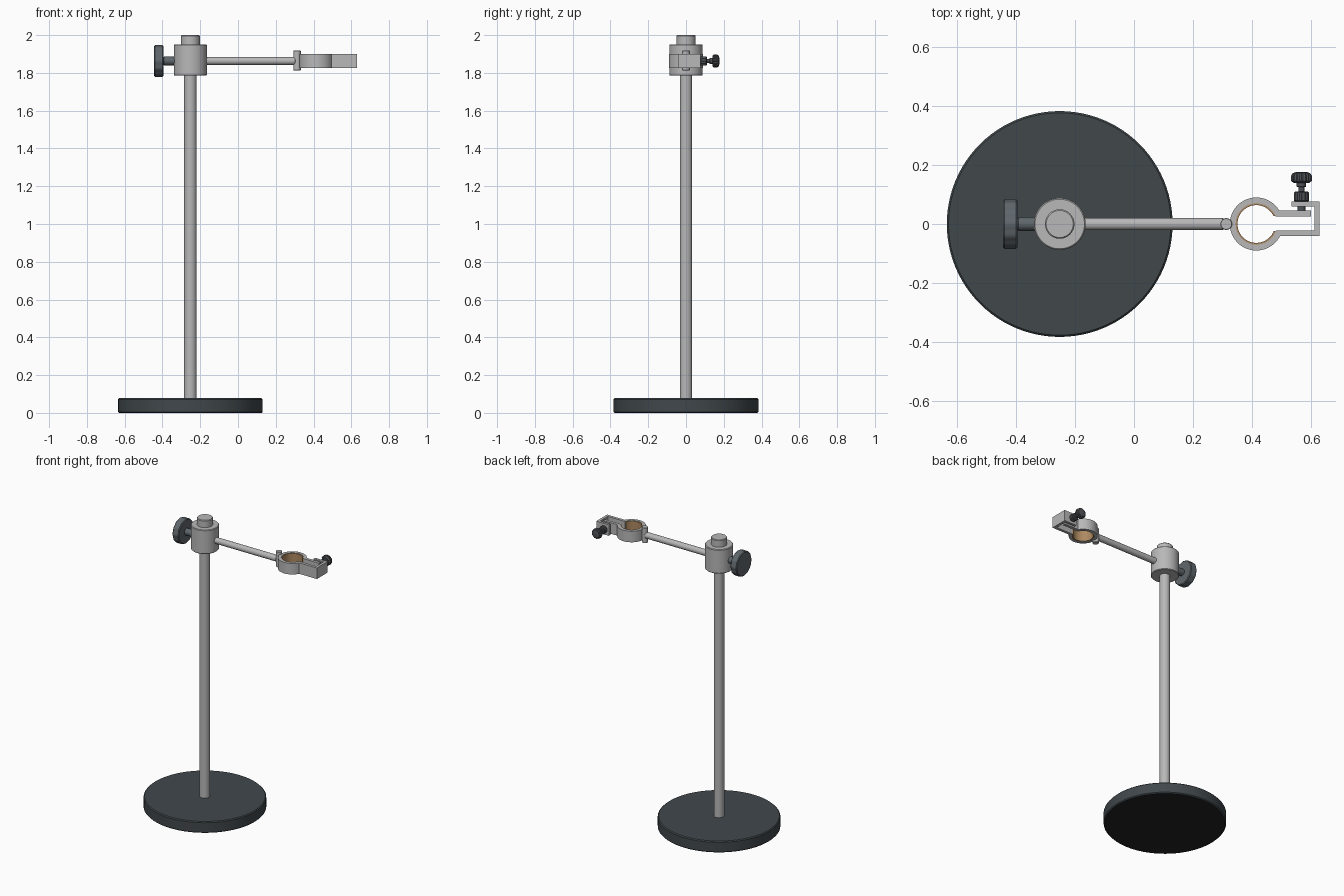
import bpy, bmesh, math
from mathutils import Matrix, Vector

if "Cube" in bpy.data.objects:
    bpy.data.objects.remove(bpy.data.objects["Cube"])

X0 = -0.252      # pole axis
ZA = 1.863       # arm height
XR = 0.415       # ring centre


def material(name, rgb):
    m = bpy.data.materials.new(name)
    m.diffuse_color = (*rgb, 1)
    m.use_nodes = True
    m.node_tree.nodes["Principled BSDF"].inputs["Base Color"].default_value = m.diffuse_color
    return m


METAL = material("light_metal", (0.48, 0.48, 0.485))
BASE = material("dark_slate", (0.052, 0.064, 0.071))
PAD = material("black_rubber", (0.016, 0.017, 0.018))
KNOB = material("slate_plastic", (0.115, 0.135, 0.15))
SCREW = material("dark_steel", (0.075, 0.082, 0.09))
CORK = material("tan_cork", (0.42, 0.25, 0.12))


def finish(name, bm, mat, angle=35):
    bmesh.ops.recalc_face_normals(bm, faces=bm.faces[:])
    me = bpy.data.meshes.new(name)
    bm.to_mesh(me)
    bm.free()
    ob = bpy.data.objects.new(name, me)
    bpy.context.collection.objects.link(ob)
    me.materials.append(mat)
    bpy.ops.object.select_all(action='DESELECT')
    ob.select_set(True)
    bpy.context.view_layer.objects.active = ob
    bpy.ops.object.shade_smooth_by_angle(angle=math.radians(angle))
    return ob


def lathe(name, profile, origin, axis, mat, n=48, flutes=0, depth=0.0):
    """Revolve (radius, height) points about an axis; flutes scallop the rim."""
    rot = Vector((0, 0, 1)).rotation_difference(Vector(axis)).to_matrix().to_4x4()
    place = Matrix.Translation(origin) @ rot
    bm = bmesh.new()
    rings = []
    for r, h in profile:
        ring = []
        for i in range(n):
            a = 2 * math.pi * i / n
            s = 1 - depth * (0.5 - 0.5 * math.cos(flutes * a)) if flutes else 1
            ring.append(bm.verts.new(place @ Vector((r * s * math.cos(a), r * s * math.sin(a), h))))
        rings.append(ring)
    for lo, hi in zip(rings, rings[1:]):
        for i in range(n):
            j = (i + 1) % n
            bm.faces.new((lo[i], lo[j], hi[j], hi[i]))
    bm.faces.new(rings[0])
    bm.faces.new(rings[-1])
    return finish(name, bm, mat)


def rod(r, h0, h1, b=0.0):
    """Cylinder profile with optional chamfers."""
    if not b:
        return [(r, h0), (r, h1)]
    return [(r - b, h0), (r, h0 + b), (r, h1 - b), (r - b, h1)]


def arc(r, a0, a1, n=48):
    return [(XR + r * math.cos(math.radians(a0 + (a1 - a0) * i / n)),
             r * math.sin(math.radians(a0 + (a1 - a0) * i / n))) for i in range(n + 1)]


def extrude(name, outline, z0, z1, mat):
    bm = bmesh.new()
    f = bm.faces.new([bm.verts.new((x, y, z0)) for x, y in outline])
    g = bmesh.ops.extrude_face_region(bm, geom=[f])
    bmesh.ops.translate(bm, vec=(0, 0, z1 - z0),
                        verts=[v for v in g['geom'] if isinstance(v, bmesh.types.BMVert)])
    bmesh.ops.triangulate(bm, faces=[f for f in bm.faces if len(f.verts) > 4])
    return finish(name, bm, mat)


UP, LEFT, BACK = (0, 0, 1), (-1, 0, 0), (0, 1, 0)

# Weighted base with a rubber underside
base = lathe("base", rod(0.383, 0, 0.078, 0.006), (X0, 0, 0), UP, BASE, 96)
base.data.materials.append(PAD)
for p in base.data.polygons:
    if p.normal.z < -0.9:
        p.material_index = 1

# Upright pole, collar and end cap
lathe("pole", rod(0.033, 0.07, 1.95), (X0, 0, 0), UP, METAL)
lathe("collar", rod(0.088, 1.785, 1.951, 0.004), (X0, 0, 0), UP, METAL, 64)
lathe("pole_cap", rod(0.05, 1.945, 2.0, 0.004), (X0, 0, 0), UP, METAL)

# Locking knob on the left of the collar
lathe("knob_stem", rod(0.023, 0.08, 0.145, 0.005), (X0, 0, ZA), LEFT, KNOB, 32)
lathe("locking_knob", rod(0.084, 0.143, 0.192, 0.005), (X0, 0, ZA), LEFT, KNOB, 96, 12, 0.03)

# Horizontal arm and the upright pin at its end
lathe("arm", rod(0.021, 0.08, 0.556, 0.003), (X0, 0, ZA), (1, 0, 0), METAL, 32)
lathe("arm_pin", rod(0.02, 1.813, 1.918, 0.002), (0.313, 0, 0), UP, METAL, 32)

# Ring clamp with its hooked jaw, and the cork lining
clamp = ([(0.60, 0.025), (0.60, 0.045)] + arc(0.09, 30, 333)
         + [(0.63, -0.041), (0.63, 0.077), (0.535, 0.077), (0.535, 0.06),
            (0.612, 0.06), (0.612, -0.022)] + arc(0.07, 342, 21))
extrude("ring_clamp", clamp, 1.825, 1.901, METAL)
extrude("cork_lining", arc(0.0705, 24, 339) + arc(0.064, 339, 24), 1.827, 1.899, CORK)

# Tightening screw through the jaw
S = (0.568, 0, ZA)
lathe("screw_foot", rod(0.013, 0.042, 0.062, 0.002), S, BACK, SCREW, 24)
lathe("screw_shaft", rod(0.010, 0.05, 0.145), S, BACK, SCREW, 24)
lathe("screw_nut", rod(0.025, 0.075, 0.111, 0.004), S, BACK, SCREW, 48, 12, 0.1)
lathe("screw_collar", rod(0.016, 0.125, 0.143, 0.002), S, BACK, SCREW, 24)
lathe("screw_head", [(0.026, 0.139), (0.035, 0.146), (0.035, 0.164), (0.029, 0.173), (0.015, 0.177)],
      S, BACK, SCREW, 96, 16, 0.1)
